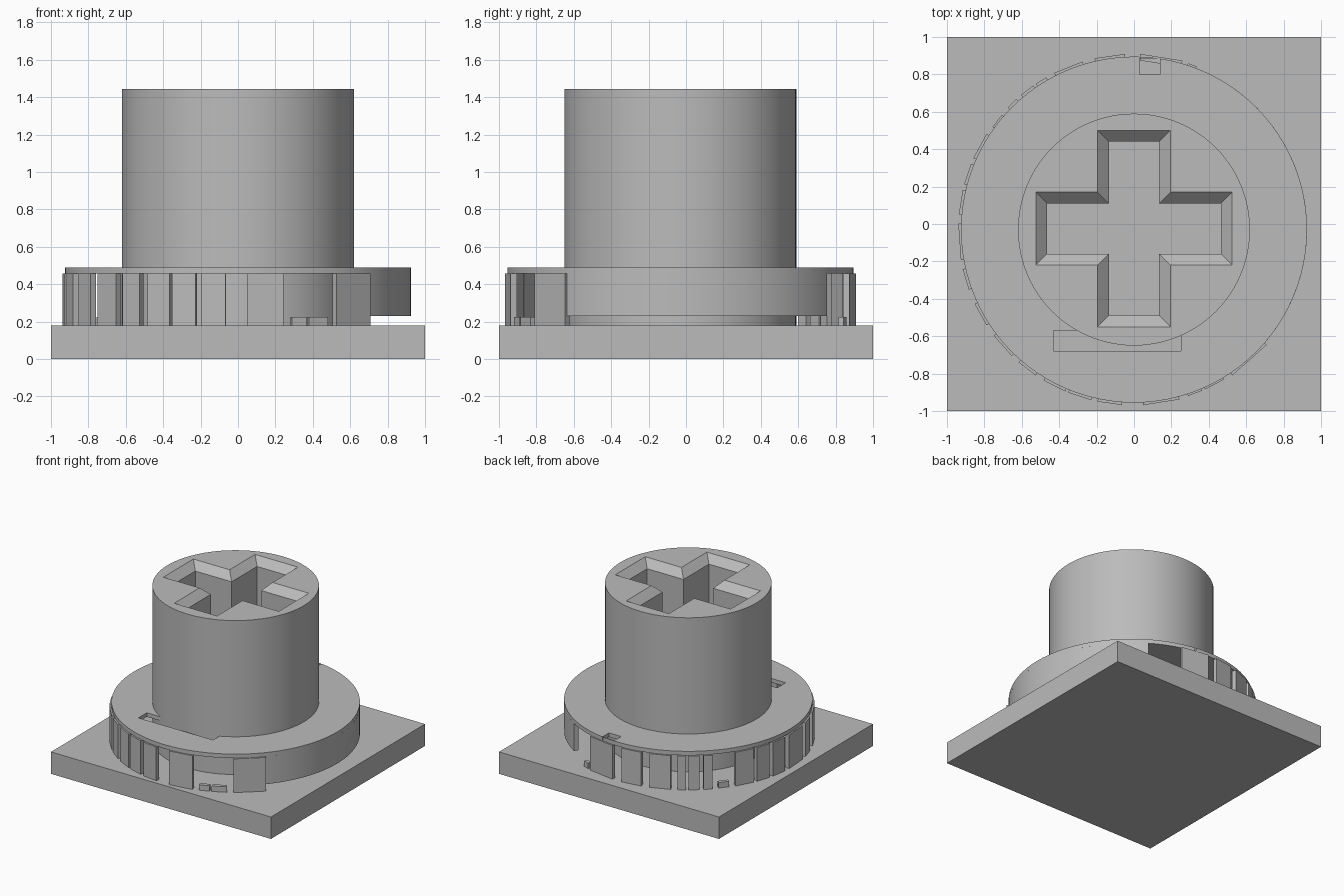
import bpy, bmesh, math
from mathutils import Vector

if "Cube" in bpy.data.objects:
    bpy.data.objects.remove(bpy.data.objects["Cube"], do_unlink=True)

GREY = bpy.data.materials.new("plain grey")
GREY.use_nodes = True
COLOUR = (0.5, 0.5, 0.5, 1)
GREY.diffuse_color = COLOUR
GREY.node_tree.nodes["Principled BSDF"].inputs["Base Color"].default_value = COLOUR

CENTRE = Vector((0, -0.03, 0))


def finish(bm, name, smooth=False):
    bmesh.ops.recalc_face_normals(bm, faces=bm.faces)
    mesh = bpy.data.meshes.new(name)
    bm.to_mesh(mesh)
    bm.free()
    mesh.materials.append(GREY)
    ob = bpy.data.objects.new(name, mesh)
    bpy.context.collection.objects.link(ob)
    if smooth:
        smooth_sides(ob)
    return ob


def smooth_sides(ob):
    bpy.ops.object.select_all(action='DESELECT')
    ob.select_set(True)
    bpy.context.view_layer.objects.active = ob
    bpy.ops.object.shade_smooth_by_angle(angle=math.radians(30))


def box(name, x0, x1, y0, y1, z0, z1):
    bm = bmesh.new()
    bmesh.ops.create_cube(bm, size=1)
    bmesh.ops.scale(bm, vec=(x1 - x0, y1 - y0, z1 - z0), verts=bm.verts)
    bmesh.ops.translate(bm, vec=((x0 + x1) / 2, (y0 + y1) / 2, (z0 + z1) / 2), verts=bm.verts)
    return finish(bm, name)


def cylinder(name, radius, z0, z1):
    bm = bmesh.new()
    bmesh.ops.create_cone(bm, cap_ends=True, segments=96, radius1=radius,
                          radius2=radius, depth=z1 - z0)
    bmesh.ops.translate(bm, vec=CENTRE + Vector((0, 0, (z0 + z1) / 2)), verts=bm.verts)
    return finish(bm, name)


def stack(name, loops):
    # Solid skinned through matching closed loops, capped at both ends
    bm = bmesh.new()
    rings = [[bm.verts.new(p) for p in loop] for loop in loops]
    for low, high in zip(rings, rings[1:]):
        for i in range(len(low)):
            j = (i + 1) % len(low)
            bm.faces.new((low[i], low[j], high[j], high[i]))
    bm.faces.new(rings[0][::-1])
    bm.faces.new(rings[-1])
    return finish(bm, name)


def arc_band(name, a0, a1, r0, r1, z0, z1, steps=1):
    angles = [math.radians(a0 + (a1 - a0) * i / steps) for i in range(steps + 1)]
    outline = [(r1, a) for a in angles] + [(r0, a) for a in reversed(angles)]
    loops = [[CENTRE + Vector((r * math.cos(a), r * math.sin(a), z)) for r, a in outline]
             for z in (z0, z1)]
    return stack(name, loops)


def cross_loop(half, reach, z):
    # Plus-shaped outline: one arm turned four times
    points = []
    for k in range(4):
        c, s = (1, 0, -1, 0)[k], (0, 1, 0, -1)[k]
        for x, y in ((reach, -half), (reach, half), (half, half)):
            points.append(Vector((x * c - y * s, x * s + y * c - 0.025, z)))
    return points


def cut(ob, cutters):
    for cutter in cutters:
        mod = ob.modifiers.new("cut", 'BOOLEAN')
        mod.object, mod.solver = cutter, 'EXACT'
        bpy.context.view_layer.objects.active = ob
        bpy.ops.object.modifier_apply(modifier=mod.name)
    for cutter in cutters:
        bpy.data.objects.remove(cutter, do_unlink=True)


BASE, LIP, FLANGE, TOP = 0.18, 0.457, 0.49, 1.445

# Square foot
box("base_plate", -1, 1, -1, 1, 0, BASE)

# Stem with a chamfered cross socket
stem = cylinder("stem", 0.62, BASE, TOP)
cut(stem, [stack("socket_cutter", [cross_loop(0.135, 0.465, 0.6),
                                   cross_loop(0.135, 0.465, TOP - 0.06),
                                   cross_loop(0.195, 0.525, TOP),
                                   cross_loop(0.195, 0.525, TOP + 0.1)])])
smooth_sides(stem)

# Thin flange with two slots
flange = cylinder("flange_lip", 0.925, LIP, FLANGE)
cut(flange, [box("front_slot", -0.43, 0.25, -0.68, -0.57, 0.4, 0.6),
             box("back_slot", 0.03, 0.14, 0.8, 0.885, 0.4, 0.6)])
smooth_sides(flange)

# Smooth curved skirt on one side, clear of the base
skirt = arc_band("skirt", -42, 58, 0.89, 0.925, 0.23, LIP, 30)
smooth_sides(skirt)

# Flat skirt panels around the rest, with gaps between
PANELS = ((74, 88), (93, 103), (107, 117), (120, 124), (125, 130), (132, 136), (147, 156),
          (158, 165), (167, 175), (178, 190), (193, 200), (205, 213), (217, 226),
          (229, 236), (239, 247), (248, 256), (258, 266), (273, 285), (304, 319))
for a0, a1 in PANELS:
    arc_band("skirt_panel", a0, a1, 0.905, 0.94, BASE, LIP)

# Low stubs left in the wider gaps
for a0, a1 in ((288, 293), (294, 301), (139, 144), (69, 72)):
    arc_band("low_stub", a0, a1, 0.905, 0.935, BASE, 0.225)
